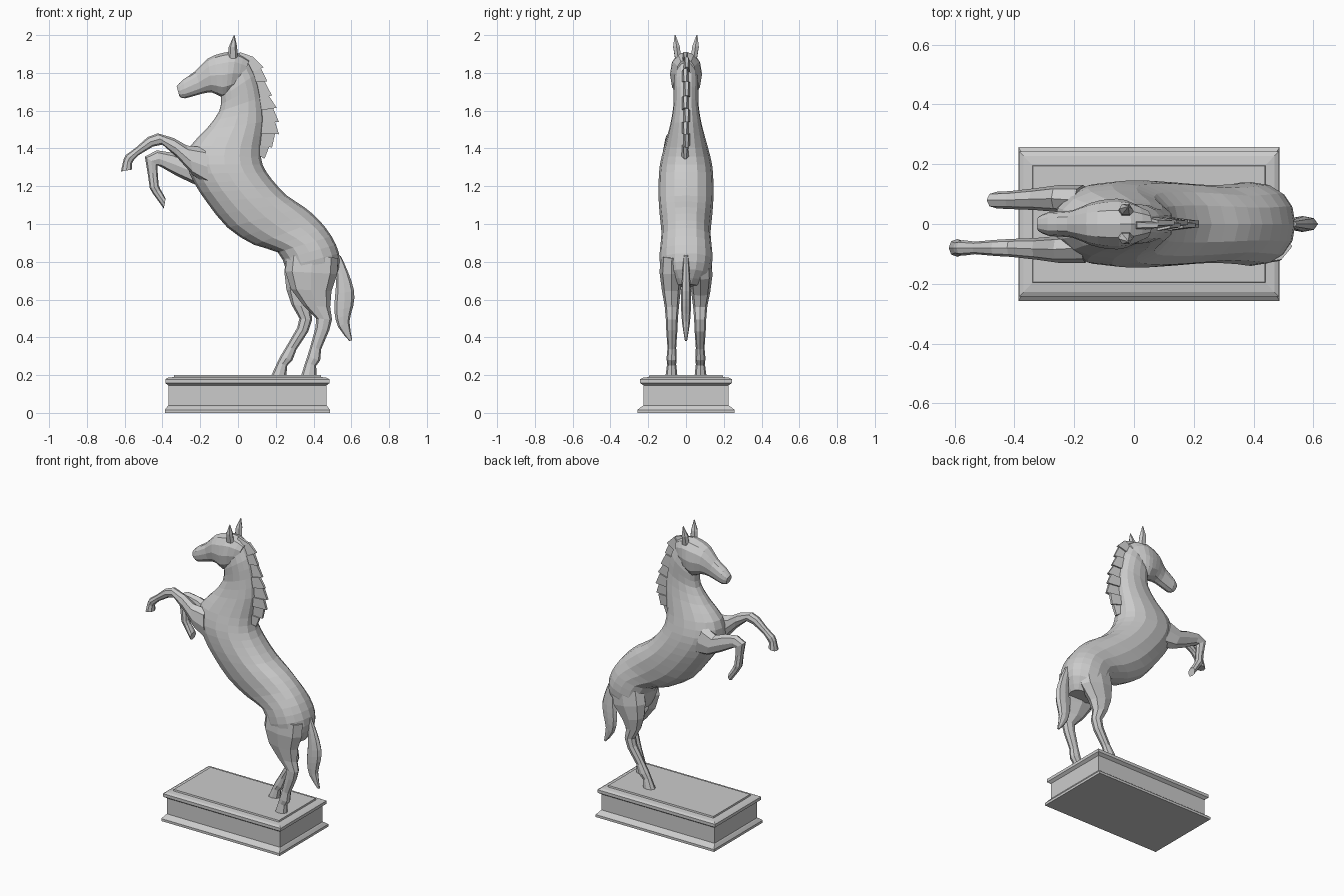
import bpy, bmesh
from math import cos, sin, pi, copysign


def make_object(name, bm):
    bmesh.ops.recalc_face_normals(bm, faces=bm.faces)
    mesh = bpy.data.meshes.new(name)
    bm.to_mesh(mesh)
    bm.free()
    obj = bpy.data.objects.new(name, mesh)
    bpy.context.collection.objects.link(obj)
    return obj


def bridge(bm, rings):
    """Skin a row of closed point rings and cap both ends."""
    rows = [[bm.verts.new(p) for p in ring] for ring in rings]
    n = len(rows[0])
    for a, b in zip(rows, rows[1:]):
        for i in range(n):
            j = (i + 1) % n
            bm.faces.new((a[i], a[j], b[j], b[i]))
    bm.faces.new(rows[0])
    bm.faces.new(rows[-1])


def refine(rows, steps):
    """Catmull-Rom interpolation between cross-sections."""
    out = []
    for i in range(len(rows) - 1):
        p0, p1 = rows[max(i - 1, 0)], rows[i]
        p2, p3 = rows[i + 1], rows[min(i + 2, len(rows) - 1)]
        for s in range(steps):
            t = s / steps
            out.append([0.5 * (2 * b + (c - a) * t + (2 * a - 5 * b + 4 * c - d) * t * t
                               + (3 * b - a - 3 * c + d) * t ** 3)
                        for a, b, c, d in zip(p0, p1, p2, p3)])
    return out + [rows[-1]]


def loft(name, rows, sides=8, steps=1, side=1, power=0.9):
    """Each row: x,z of one edge, x,z of the opposite edge, half width, y offset."""
    rings = []
    for x1, z1, x2, z2, w, y in refine(rows, steps):
        ring = []
        for k in range(sides):
            c, s = cos(2 * pi * k / sides), sin(2 * pi * k / sides)
            c = copysign(abs(c) ** power, c)
            s = copysign(abs(s) ** power, s)
            ring.append(((x1 + x2) / 2 + c * (x1 - x2) / 2, side * y + s * w,
                         (z1 + z2) / 2 + c * (z1 - z2) / 2))
        rings.append(ring)
    bm = bmesh.new()
    bridge(bm, rings)
    return make_object(name, bm)


# Moulded plinth
bm = bmesh.new()
profile = [(.437, .257, 0), (.437, .257, .016), (.424, .235, .034), (.418, .224, .04),
           (.418, .224, .145), (.435, .243, .158), (.435, .243, .178),
           (.42, .228, .186), (.39, .196, .19), (.388, .194, .2)]
bridge(bm, [[(.05 + sx * hx, sy * hy, z) for sx, sy in ((-1, -1), (1, -1), (1, 1), (-1, 1))]
            for hx, hy, z in profile])
make_object("plinth", bm)

# Neck, barrel and rump
loft("body", [
    (.04, 1.88, -.09, 1.74, .055, 0),
    (.09, 1.79, -.09, 1.67, .068, 0),
    (.12, 1.67, -.10, 1.595, .066, 0),
    (.135, 1.54, -.17, 1.50, .085, 0),
    (.12, 1.405, -.25, 1.415, .115, 0),
    (.13, 1.315, -.27, 1.315, .138, 0),
    (.18, 1.235, -.23, 1.215, .145, 0),
    (.26, 1.15, -.165, 1.115, .145, 0),
    (.35, 1.09, -.055, .98, .138, 0),
    (.43, 1.02, .085, .89, .13, 0),
    (.495, .935, .21, .85, .135, 0),
    (.535, .845, .25, .77, .14, 0),
    (.535, .76, .28, .695, .12, 0),
    (.495, .68, .35, .665, .06, 0)], sides=16, steps=2)

# Head
loft("head", [
    (-.325, 1.73, -.31, 1.675, .025, 0),
    (-.29, 1.765, -.28, 1.665, .04, 0),
    (-.225, 1.81, -.19, 1.69, .045, 0),
    (-.16, 1.875, -.135, 1.695, .07, 0),
    (-.085, 1.905, -.08, 1.67, .084, 0),
    (-.01, 1.91, -.045, 1.685, .08, 0),
    (.06, 1.87, .01, 1.72, .05, 0)], sides=12, steps=2)

# Ears
for side, label in ((-1, "right"), (1, "left")):
    loft("ear_" + label, [
        (-.055, 1.87, 0, 1.88, .018, .042),
        (-.05, 1.935, -.005, 1.94, .02, .05),
        (-.022, 2.0, -.018, 2.0, .003, .058)], sides=6, side=side)

# Raised front legs
loft("front_leg_near", [
    (-.175, 1.405, -.15, 1.2, .05, .08),
    (-.27, 1.415, -.235, 1.255, .045, .085),
    (-.34, 1.455, -.32, 1.35, .036, .083),
    (-.425, 1.48, -.40, 1.42, .03, .08),
    (-.478, 1.46, -.45, 1.41, .027, .08),
    (-.54, 1.405, -.525, 1.365, .021, .08),
    (-.594, 1.365, -.55, 1.34, .026, .08),
    (-.605, 1.345, -.562, 1.32, .023, .08),
    (-.62, 1.278, -.562, 1.288, .03, .08)], side=-1)
loft("front_leg_far", [
    (-.20, 1.39, -.14, 1.195, .05, .08),
    (-.277, 1.352, -.23, 1.21, .045, .085),
    (-.35, 1.378, -.32, 1.252, .036, .083),
    (-.43, 1.39, -.404, 1.30, .03, .08),
    (-.493, 1.357, -.425, 1.31, .028, .08),
    (-.478, 1.267, -.425, 1.272, .022, .08),
    (-.467, 1.188, -.42, 1.204, .026, .08),
    (-.45, 1.16, -.41, 1.183, .023, .08),
    (-.393, 1.082, -.383, 1.135, .03, .08)])

# Standing hind legs
loft("hind_leg_near", [
    (.26, .84, .53, .82, .06, .075),
    (.25, .75, .525, .735, .062, .078),
    (.28, .655, .495, .645, .05, .078),
    (.345, .57, .488, .56, .038, .075),
    (.414, .50, .498, .495, .032, .075),
    (.41, .452, .483, .437, .03, .075),
    (.383, .352, .44, .336, .023, .075),
    (.367, .30, .435, .278, .027, .076),
    (.356, .267, .414, .25, .024, .076),
    (.335, .2, .415, .2, .031, .077)], side=-1)
loft("hind_leg_far", [
    (.26, .84, .50, .80, .06, .075),
    (.245, .75, .48, .705, .062, .078),
    (.256, .655, .41, .62, .05, .078),
    (.282, .575, .383, .56, .038, .075),
    (.325, .50, .393, .495, .032, .075),
    (.314, .452, .372, .43, .03, .075),
    (.256, .352, .31, .336, .023, .075),
    (.224, .30, .288, .278, .027, .076),
    (.208, .267, .261, .25, .024, .076),
    (.177, .2, .256, .2, .031, .077)])

# Tail
loft("tail", [
    (.50, .85, .545, .83, .012, 0),
    (.52, .735, .583, .745, .02, 0),
    (.515, .63, .615, .645, .026, 0),
    (.51, .54, .61, .565, .026, 0),
    (.53, .455, .59, .485, .02, 0),
    (.59, .38, .605, .385, .006, 0)], steps=2)

# Mane: overlapping wedge-shaped locks along the crest
inner = [(0, 1.87), (.03, 1.84), (.07, 1.8), (.085, 1.75), (.10, 1.67),
         (.11, 1.6), (.115, 1.54), (.11, 1.48), (.105, 1.42), (.115, 1.36)]
outer = [(.01, 1.91), (.08, 1.885), (.135, 1.83), (.155, 1.755), (.18, 1.68),
         (.205, 1.615), (.217, 1.54), (.217, 1.475), (.18, 1.405), (.14, 1.345)]
bm = bmesh.new()
for i in range(len(inner) - 1):
    a, b, c, d = inner[i], inner[i + 1], outer[i + 1], outer[i]
    pull = 0.2 if i > 1 else 0
    d = [q + (p - q) * pull for p, q in zip(a, d)]
    shift = .004 if i % 2 else -.004
    corners = ((a, .02), (b, .02), (c, .007), (d, .009))
    bridge(bm, [[(p[0], shift + s * t, p[1]) for p, t in corners] for s in (-1, 1)])
make_object("mane", bm)
